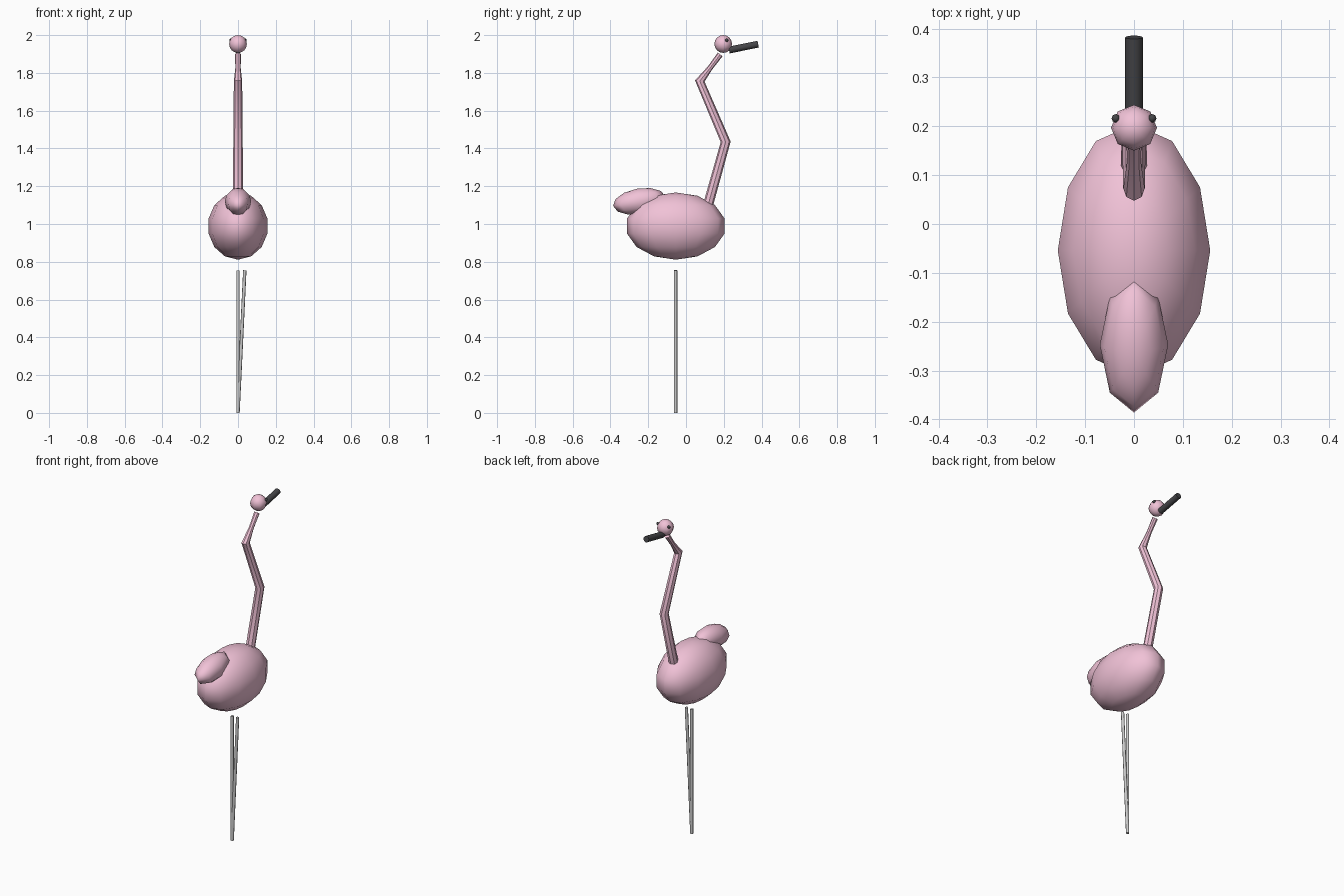
import bpy, bmesh, math
from mathutils import Vector

if "Cube" in bpy.data.objects:
    bpy.data.objects.remove(bpy.data.objects["Cube"])


def material(name, rgb):
    m = bpy.data.materials.new(name)
    m.diffuse_color = (*rgb, 1)
    m.use_nodes = True
    m.node_tree.nodes["Principled BSDF"].inputs["Base Color"].default_value = m.diffuse_color
    return m


PINK = material("pink", (0.88, 0.54, 0.68))
DARK = material("dark", (0.06, 0.06, 0.065))


def finish(name, mat=None, angle=50):
    o = bpy.context.object
    o.name = name
    if mat:
        o.data.materials.append(mat)
    bpy.ops.object.shade_smooth_by_angle(angle=math.radians(angle))
    return o


def ellipsoid(name, loc, radii, seg, rings, mat, tilt=0):
    bpy.ops.mesh.primitive_uv_sphere_add(segments=seg, ring_count=rings, radius=1,
                                         location=loc, rotation=(tilt, 0, 0))
    bpy.context.object.scale = radii
    return finish(name, mat)


def rod(name, a, b, r, sides, mat=None):
    a, b = Vector(a), Vector(b)
    d = b - a
    bpy.ops.mesh.primitive_cylinder_add(vertices=sides, radius=r, depth=d.length,
                                        location=(a + b) / 2)
    o = bpy.context.object
    o.rotation_euler = d.to_track_quat('Z', 'Y').to_euler()
    return finish(name, mat)


def tube(name, path, sides, mat):
    """Mitred tube in the x = 0 plane; path holds (y, z, radius)."""
    bm = bmesh.new()
    pts = [Vector((0, y, z)) for y, z, _ in path]
    rings = []
    for i, p in enumerate(pts):
        d_in = (p - pts[max(i - 1, 0)]).normalized()
        d_out = (pts[min(i + 1, len(pts) - 1)] - p).normalized()
        t = (d_in + d_out).normalized()
        n = Vector((1, 0, 0)).cross(t)
        stretch = 1 / max(t.dot(d_out), t.dot(d_in))
        r = path[i][2]
        ring = []
        for k in range(sides):
            a = 2 * math.pi * k / sides
            ring.append(bm.verts.new(p + Vector((r * math.cos(a), 0, 0))
                                     + n * r * stretch * math.sin(a)))
        rings.append(ring)
    for r0, r1 in zip(rings, rings[1:]):
        for k in range(sides):
            j = (k + 1) % sides
            bm.faces.new((r0[k], r0[j], r1[j], r1[k]))
    bm.faces.new(rings[0])
    bm.faces.new(rings[-1])
    bmesh.ops.recalc_face_normals(bm, faces=bm.faces)
    me = bpy.data.meshes.new(name)
    bm.to_mesh(me)
    bm.free()
    o = bpy.data.objects.new(name, me)
    bpy.context.collection.objects.link(o)
    bpy.ops.object.select_all(action='DESELECT')
    o.select_set(True)
    bpy.context.view_layer.objects.active = o
    return finish(name, mat, 40)


# body and tail
ellipsoid("body", (0, -0.054, 0.989), (0.16, 0.265, 0.178), 12, 7, PINK)
ellipsoid("tail", (0, -0.247, 1.12), (0.07, 0.141, 0.068), 8, 6, PINK, math.radians(10))

# neck, pinched between the upper bend and the head
tube("neck", [(0.10, 1.04, 0.027), (0.21, 1.435, 0.025), (0.073, 1.757, 0.022),
              (0.128, 1.827, 0.014), (0.181, 1.898, 0.016)], 8, PINK)

# head, eyes and beak
ellipsoid("head", (0, 0.197, 1.953), (0.047, 0.047, 0.047), 8, 8, PINK)
for side, sx in (("left", -1), ("right", 1)):
    ellipsoid(side + "_eye", (sx * 0.037, 0.216, 1.973), (0.009,) * 3, 8, 6, DARK)
rod("beak", (0, 0.228, 1.921), (0, 0.382, 1.952), 0.018, 12, DARK)

# legs meeting at the ground
rod("straight_leg", (0, -0.055, 0), (0, -0.055, 0.755), 0.009, 8)
rod("slanted_leg", (0, -0.055, 0.001), (0.036, -0.055, 0.755), 0.009, 8)
